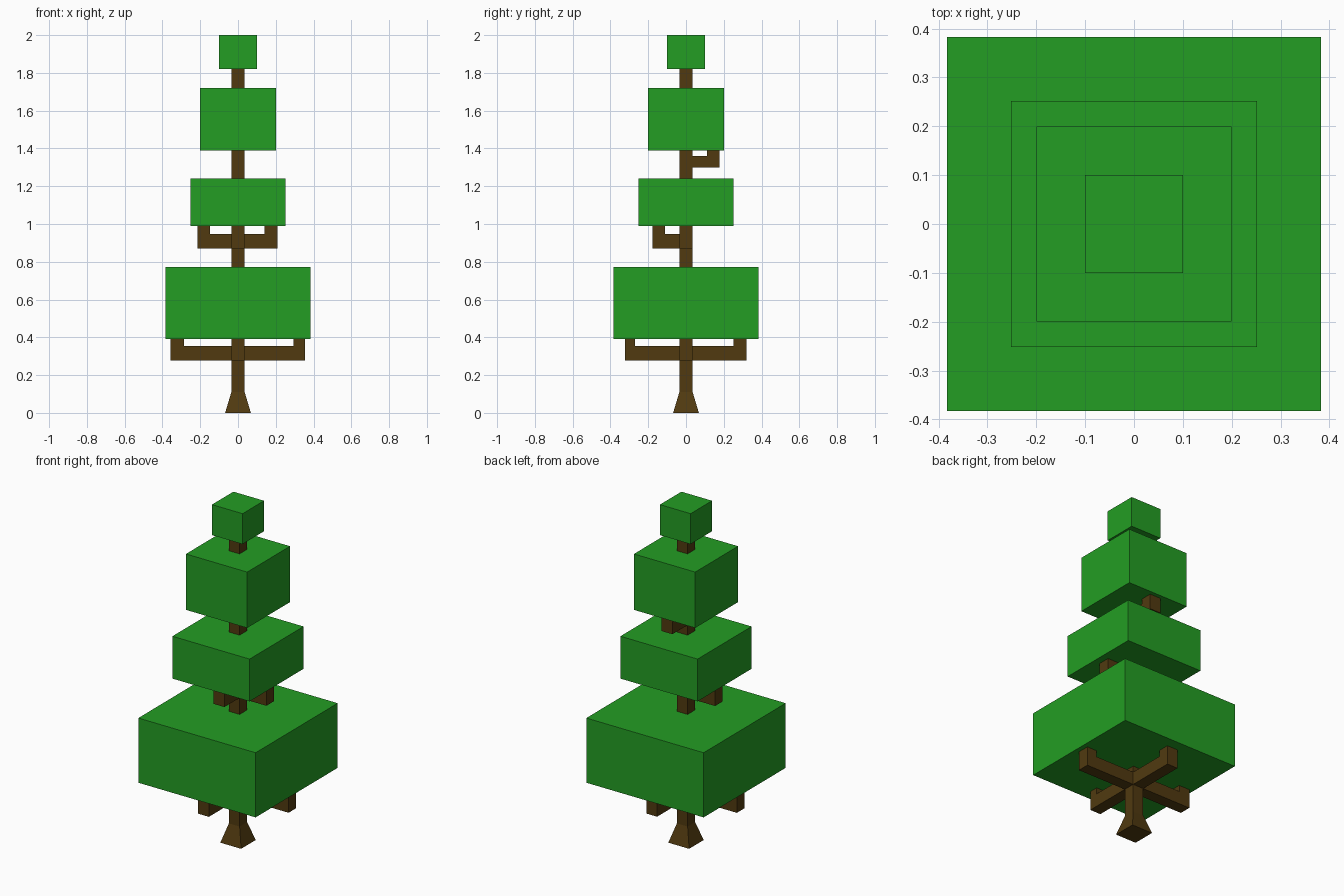
import bpy
import bmesh
from math import pi
from mathutils import Matrix

cube = bpy.data.objects.get("Cube")
if cube:
    bpy.data.objects.remove(cube, do_unlink=True)


def material(name, colour):
    mat = bpy.data.materials.new(name)
    mat.use_nodes = True
    mat.diffuse_color = colour
    mat.node_tree.nodes["Principled BSDF"].inputs["Base Color"].default_value = colour
    return mat


GREEN = material("leaf green", (0.017, 0.34, 0.017, 1))
BROWN = material("bark brown", (0.082, 0.042, 0.005, 1))


def finish(name, bm, mat):
    bmesh.ops.recalc_face_normals(bm, faces=bm.faces)
    mesh = bpy.data.meshes.new(name)
    bm.to_mesh(mesh)
    bm.free()
    mesh.materials.append(mat)
    obj = bpy.data.objects.new(name, mesh)
    bpy.context.collection.objects.link(obj)
    return obj


def leaf_block(name, half, bottom, top):
    bm = bmesh.new()
    bmesh.ops.create_cube(bm, size=1)
    bmesh.ops.scale(bm, vec=(2 * half, 2 * half, top - bottom), verts=bm.verts)
    bmesh.ops.translate(bm, vec=(0, 0, (bottom + top) / 2), verts=bm.verts)
    finish(name, bm, GREEN)


def trunk(sections):
    # Square rings stacked upwards, closed at both ends
    bm = bmesh.new()
    rings = []
    for half, z in sections:
        corners = [(-half, -half), (half, -half), (half, half), (-half, half)]
        rings.append([bm.verts.new((x, y, z)) for x, y in corners])
    for low, high in zip(rings, rings[1:]):
        for i in range(4):
            j = (i + 1) % 4
            bm.faces.new((low[i], low[j], high[j], high[i]))
    bm.faces.new(rings[0])
    bm.faces.new(rings[-1])
    finish("trunk", bm, BROWN)


def branch(name, turn, reach, tip, low, arm_top, tip_top):
    # L-shaped profile with an upturned tip, extruded sideways and turned about z
    inner = reach - tip
    profile = [(TRUNK, low), (reach, low), (reach, tip_top),
               (inner, tip_top), (inner, arm_top), (TRUNK, arm_top)]
    bm = bmesh.new()
    face = bm.faces.new([bm.verts.new((x, -TRUNK, z)) for x, z in profile])
    side = bmesh.ops.extrude_face_region(bm, geom=[face])["geom"]
    moved = [v for v in side if isinstance(v, bmesh.types.BMVert)]
    bmesh.ops.translate(bm, vec=(0, 2 * TRUNK, 0), verts=moved)
    bmesh.ops.rotate(bm, cent=(0, 0, 0), matrix=Matrix.Rotation(turn, 3, "Z"), verts=bm.verts)
    finish(name, bm, BROWN)


# Trunk with flared foot
TRUNK = 0.035
trunk([(0.068, 0), (TRUNK, 0.11), (TRUNK, 1.84)])

# Foliage tiers
leaf_block("lower_leaves", 0.383, 0.39, 0.772)
leaf_block("middle_leaves", 0.252, 0.99, 1.24)
leaf_block("upper_leaves", 0.2, 1.39, 1.72)
leaf_block("top_leaves", 0.1, 1.82, 2.0)

# Branches below each tier
LEFT, BACK, RIGHT, FRONT = 0, pi / 2, pi, -pi / 2
LOW, MIDDLE, UPPER = (0.277, 0.353, 0.39), (0.87, 0.947, 0.99), (1.3, 1.36, 1.39)
branch("lower_left_branch", LEFT, 0.355, 0.062, *LOW)
branch("lower_right_branch", RIGHT, 0.357, 0.07, *LOW)
branch("lower_front_branch", FRONT, 0.322, 0.053, *LOW)
branch("lower_back_branch", BACK, 0.32, 0.068, *LOW)
branch("middle_left_branch", LEFT, 0.21, 0.07, *MIDDLE)
branch("middle_right_branch", RIGHT, 0.215, 0.067, *MIDDLE)
branch("middle_front_branch", FRONT, 0.177, 0.067, *MIDDLE)
branch("upper_back_branch", BACK, 0.177, 0.067, *UPPER)
